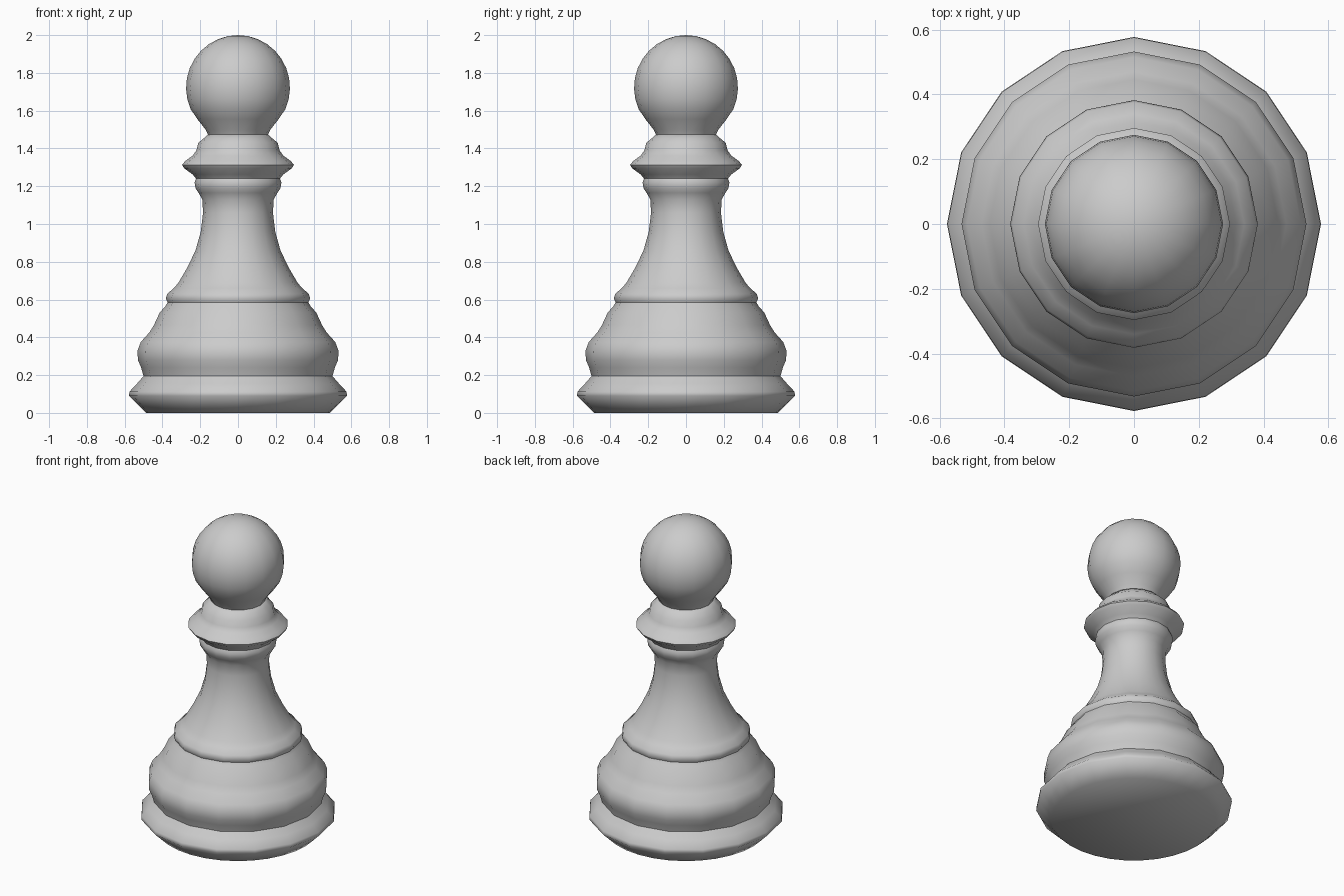
import bpy, bmesh, math

if "Cube" in bpy.data.objects:
    bpy.data.objects.remove(bpy.data.objects["Cube"])

SIDES = 32  # every other column is pulled in to the chord, giving 16 flat sides
CHORD = math.cos(math.pi / 16)


def lathe(name, profile, round_base=False):
    """Revolve (radius, z) points around z; radius 0 makes a pole."""
    bm = bmesh.new()
    rings = []
    for i, (r, z) in enumerate(profile):
        if r == 0:
            rings.append([bm.verts.new((0, 0, z))])
            continue
        ring = []
        for k in range(SIDES):
            a = 2 * math.pi * k / SIDES
            q = r * CHORD if k % 2 and not (round_base and i == 0) else r
            ring.append(bm.verts.new((q * math.cos(a), q * math.sin(a), z)))
        rings.append(ring)
    for lo, hi in zip(rings, rings[1:]):
        for k in range(SIDES):
            n = (k + 1) % SIDES
            if len(hi) == 1:
                bm.faces.new((lo[k], lo[n], hi[0]))
            else:
                bm.faces.new((lo[k], lo[n], hi[n], hi[k]))
    bm.faces.new(rings[0][::-1])
    if len(rings[-1]) > 1:
        bm.faces.new(rings[-1])
    bmesh.ops.recalc_face_normals(bm, faces=bm.faces)
    mesh = bpy.data.meshes.new(name)
    bm.to_mesh(mesh)
    bm.free()
    ob = bpy.data.objects.new(name, mesh)
    bpy.context.collection.objects.link(ob)
    bpy.ops.object.select_all(action='DESELECT')
    ob.select_set(True)
    bpy.context.view_layer.objects.active = ob
    bpy.ops.object.shade_smooth_by_angle(angle=math.radians(50))
    return ob


# Turned body: foot, bulge, stepped ring, stem and collar
lathe("body", [
    (.485, 0), (.577, .09), (.575, .112), (.535, .155), (.50, .195),
    (.513, .24), (.53, .28), (.532, .33), (.515, .375), (.47, .425),
    (.445, .465), (.415, .53), (.383, .567), (.373, .585), (.382, .605),
    (.375, .63), (.34, .66), (.315, .69), (.268, .77), (.225, .86),
    (.197, .96), (.185, 1.06), (.189, 1.13), (.209, 1.165), (.225, 1.19),
    (.23, 1.22), (.222, 1.24), (.24, 1.262), (.285, 1.295), (.296, 1.313),
    (.28, 1.333), (.24, 1.362), (.22, 1.39), (.21, 1.43), (.18, 1.455),
    (.16, 1.475)], round_base=True)

# Ball head, slightly tapered into the collar
head = [(.155, 1.465), (.172, 1.50), (.215, 1.555)]
for i in range(10):
    a = math.radians(-24 + 114 * i / 10)
    head.append((.275 * math.cos(a), 1.722 + .278 * math.sin(a)))
head.append((0, 2.0))
lathe("head", head)
